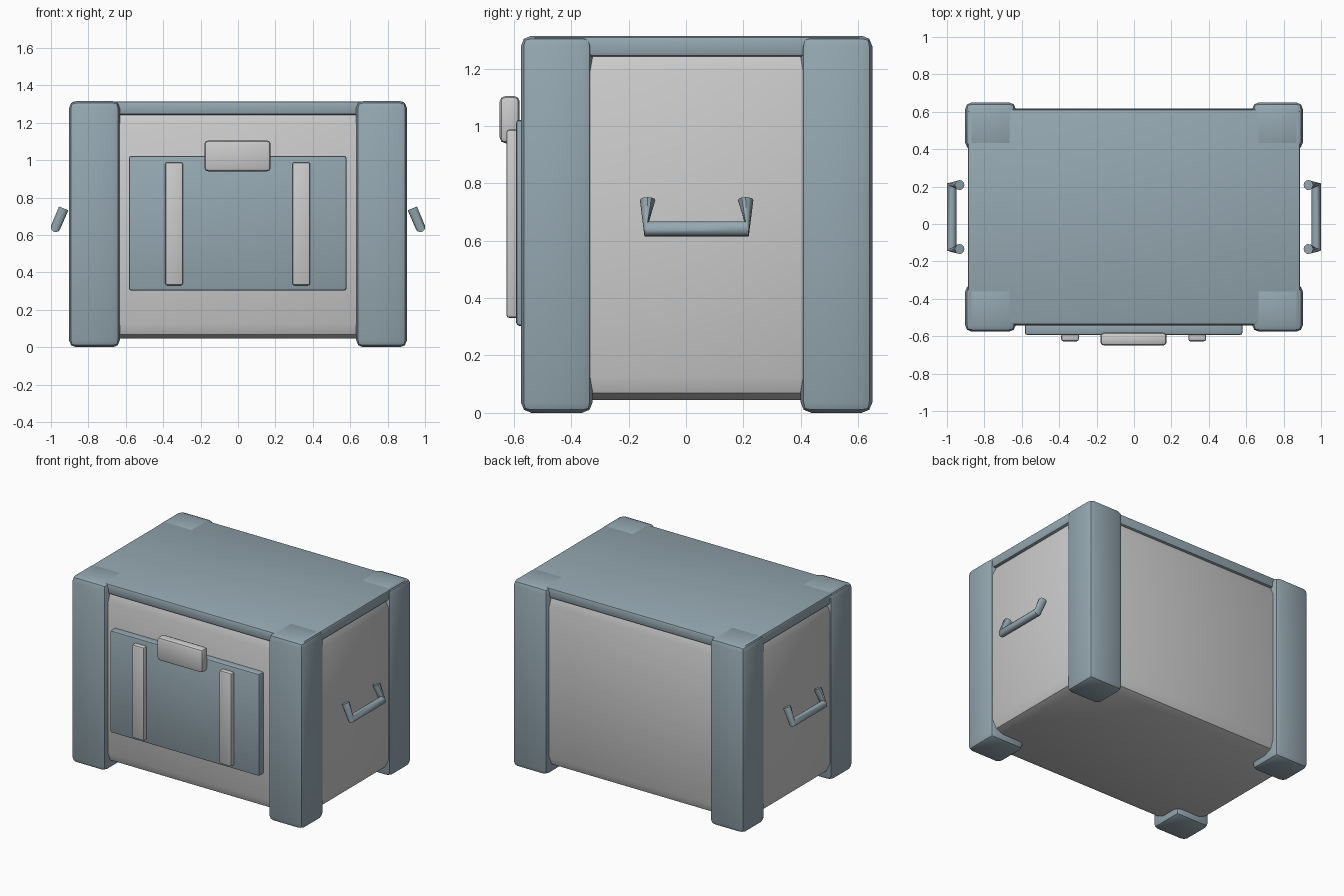
import bpy, bmesh
from math import sin, cos, pi, radians
from mathutils import Vector

if "Cube" in bpy.data.objects:
    bpy.data.objects.remove(bpy.data.objects["Cube"])

slate = bpy.data.materials.new("slate_blue")
slate.diffuse_color = (0.30, 0.39, 0.44, 1)
slate.use_nodes = True
slate.node_tree.nodes["Principled BSDF"].inputs["Base Color"].default_value = slate.diffuse_color
CY = 0.037  # depth centre of the crate itself


def finish(bm, name, mat=None):
    bmesh.ops.recalc_face_normals(bm, faces=bm.faces)
    me = bpy.data.meshes.new(name)
    bm.to_mesh(me)
    bm.free()
    ob = bpy.data.objects.new(name, me)
    bpy.context.collection.objects.link(ob)
    if mat:
        me.materials.append(mat)
    bpy.ops.object.select_all(action='DESELECT')
    bpy.context.view_layer.objects.active = ob
    ob.select_set(True)
    bpy.ops.object.shade_smooth_by_angle(angle=radians(35))
    return ob


def box(name, x, y, z, bevel, mat=None, segments=2):
    lo, hi = Vector((x[0], y[0], z[0])), Vector((x[1], y[1], z[1]))
    bm = bmesh.new()
    bmesh.ops.create_cube(bm, size=1)
    bmesh.ops.scale(bm, vec=hi - lo, verts=bm.verts)
    bmesh.ops.translate(bm, vec=(lo + hi) / 2, verts=bm.verts)
    bmesh.ops.bevel(bm, geom=bm.edges[:], offset=bevel, segments=segments,
                    profile=0.5, affect='EDGES')
    return finish(bm, name, mat)


# Rounded body and flat lid
box("body", (-0.888, 0.888), (-0.543, 0.617), (0.045, 1.27), 0.08)
box("lid", (-0.888, 0.888), (-0.538, 0.614), (1.242, 1.314), 0.014, slate)

# Four corner posts, which also form the feet
for sx, xn in ((-1, "left"), (1, "right")):
    for sy, yn in ((-1, "front"), (1, "back")):
        box(f"{yn}_{xn}_post", sorted((sx * 0.632, sx * 0.903)),
            sorted((CY + sy * 0.363, CY + sy * 0.613)), (0, 1.315), 0.036, slate)

# Front panel, straps and latch
box("front_panel", (-0.583, 0.58), (-0.593, -0.52), (0.303, 1.022), 0.012, slate)
for name, x in (("left_strap", -0.342), ("right_strap", 0.338)):
    box(name, (x - 0.047, x + 0.047), (-0.627, -0.585), (0.331, 0.988), 0.01)
box("latch", (-0.18, 0.175), (-0.65, -0.58), (0.94, 1.105), 0.02)


# Side handles: a round bar with two arms leaning towards the body
def handle(name, side, n=12):
    u = Vector((-0.38, 0, 0.925))    # along the arm
    v = Vector((0.925, 0, 0.38))     # outwards
    rings = []
    bm = bmesh.new()
    for s, part in ((-1, "top"), (-1, "bend"), (1, "bend"), (1, "top")):
        inward = Vector((0, -s, 0))
        if part == "top":
            c, w, r = Vector((0.932, CY + s * 0.171, 0.742)), inward, 0.027
        else:
            c, w, r = Vector((0.975, CY + s * 0.175, 0.641)), u + inward * 0.28, 0.026
        ring = []
        for i in range(n):
            a = 2 * pi * i / n
            p = c + r * (cos(a) * v + sin(a) * w)
            p.x *= side
            ring.append(bm.verts.new(p))
        rings.append(ring)
    for a, b in zip(rings, rings[1:]):
        for i in range(n):
            j = (i + 1) % n
            bm.faces.new((a[i], a[j], b[j], b[i]))
    bm.faces.new(rings[0])
    bm.faces.new(rings[-1])
    finish(bm, name, slate)


handle("left_handle", -1)
handle("right_handle", 1)
